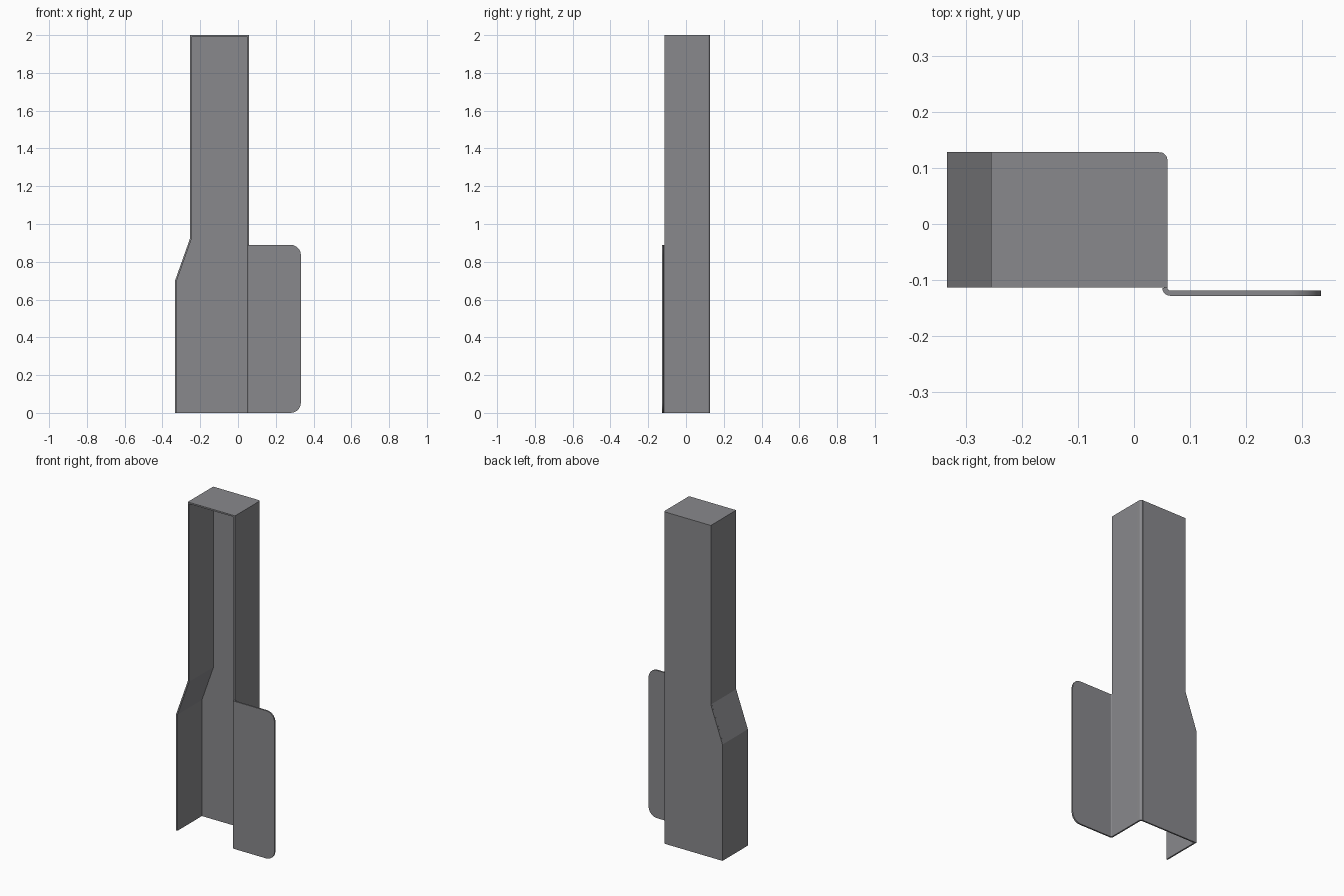
import bpy, bmesh
from math import cos, sin, radians
from mathutils import Vector

if "Cube" in bpy.data.objects:
    bpy.data.objects.remove(bpy.data.objects["Cube"])

T = 0.009  # sheet thickness

# Dark grey metal
metal = bpy.data.materials.new("dark_grey_metal")
metal.diffuse_color = (0.25, 0.25, 0.265, 1)
metal.use_nodes = True
metal.node_tree.nodes["Principled BSDF"].inputs["Base Color"].default_value = metal.diffuse_color


def ribbon(pts):
    """Closed outline of a sheet of thickness T centred on a 2D path, with mitred corners."""
    p = [Vector(q) for q in pts]
    d = [(b - a).normalized() for a, b in zip(p, p[1:])]
    left, right = [], []
    for i, q in enumerate(p):
        a, b = d[max(i - 1, 0)], d[min(i, len(d) - 1)]
        n = Vector((-a.y - b.y, a.x + b.x)).normalized()
        n *= T / 2 / n.dot(Vector((-a.y, a.x)))
        left.append(q + n)
        right.append(q - n)
    return left + right[::-1]


def arc(cx, cy, r, a0, a1, n=5):
    angles = [radians(a0 + (a1 - a0) * i / n) for i in range(n + 1)]
    return [(cx + r * cos(a), cy + r * sin(a)) for a in angles]


def extrude(name, outline, lo, hi, axis, corner_x=None):
    """Extrude an outline along y (xz outline) or z (xy outline)."""
    bm = bmesh.new()
    place = (lambda u, v: (u, lo, v)) if axis == 'y' else (lambda u, v: (u, v, lo))
    face = bm.faces.new([bm.verts.new(place(u, v)) for u, v in outline])
    new = bmesh.ops.extrude_face_region(bm, geom=[face])['geom']
    move = Vector((0, hi - lo, 0)) if axis == 'y' else Vector((0, 0, hi - lo))
    bmesh.ops.translate(bm, vec=move, verts=[g for g in new if isinstance(g, bmesh.types.BMVert)])
    bmesh.ops.recalc_face_normals(bm, faces=bm.faces[:])
    # Round the free corners of a flange
    if corner_x is not None:
        edges = [e for e in bm.edges
                 if all(abs(v.co.x - corner_x) < 1e-4 for v in e.verts)
                 and abs(e.verts[0].co.z - e.verts[1].co.z) < 1e-4]
        bmesh.ops.bevel(bm, geom=edges, offset=0.055, segments=5, profile=0.5, affect='EDGES')
    mesh = bpy.data.meshes.new(name)
    bm.to_mesh(mesh)
    bm.free()
    mesh.materials.append(metal)
    ob = bpy.data.objects.new(name, mesh)
    bpy.context.collection.objects.link(ob)
    # Smooth the bends while large faces stay flat
    if axis == 'z':
        bpy.ops.object.select_all(action='DESELECT')
        ob.select_set(True)
        bpy.context.view_layer.objects.active = ob
        bpy.ops.object.shade_smooth_by_angle(angle=radians(30))
        ob.modifiers.new("flat_faces", 'WEIGHTED_NORMAL').keep_sharp = True
    return ob


h = T / 2
FRONT, BACK = -0.1135, 0.128
WALL_X = 0.0595 - h

# Back plate, stepped outwards on the left near the bottom
extrude("back_plate", [(-0.333, 0), (0.0455, 0), (0.0455, 2), (-0.255, 2), (-0.255, 0.92), (-0.333, 0.70)],
        BACK - T, BACK, 'y')

# Left wall with its slanted step, continuing into the top cap
extrude("left_wall_and_top_cap",
        ribbon([(-0.333 + h, 0), (-0.333 + h, 0.70), (-0.255 + h, 0.92), (-0.255 + h, 2 - h), (WALL_X - h, 2 - h)]),
        FRONT, BACK - T, 'y')

# Right wall, with the rounded bend to the back plate
r = 0.0095
extrude("right_wall", ribbon(arc(WALL_X - r, BACK - h - r, r, 90, 0) + [(WALL_X, FRONT)]), 0, 2, 'z')

# Mounting flange, bent outwards from the front edge of the right wall
extrude("mounting_flange", ribbon(arc(WALL_X + 0.01, FRONT, 0.01, 180, 270) + [(0.333, FRONT - 0.01)]),
        0, 0.89, 'z', corner_x=0.333)
